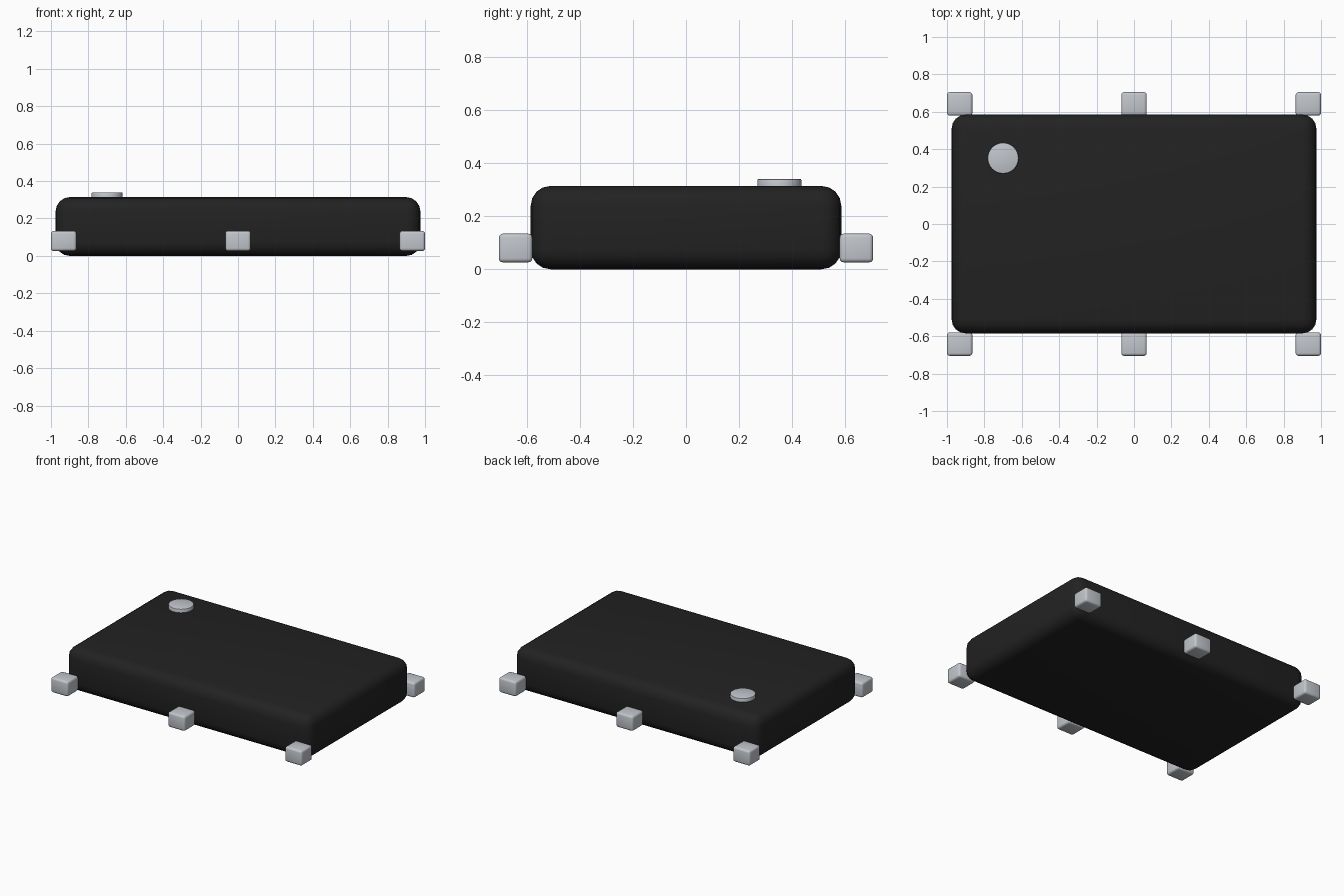
import bpy
import math

default = bpy.data.objects.get("Cube")
if default:
    bpy.data.objects.remove(default, do_unlink=True)


def material(name, colour, metallic, roughness):
    mat = bpy.data.materials.new(name)
    mat.use_nodes = True
    mat.diffuse_color = (*colour, 1)
    shader = mat.node_tree.nodes["Principled BSDF"]
    shader.inputs["Base Color"].default_value = (*colour, 1)
    shader.inputs["Metallic"].default_value = metallic
    shader.inputs["Roughness"].default_value = roughness
    return mat


def finish(obj, name, mat, bevel, segments):
    """Name, colour, round off and smooth a part."""
    obj.name = obj.data.name = name
    obj.data.materials.append(mat)
    mod = obj.modifiers.new("rounded_edges", "BEVEL")
    mod.width = bevel
    mod.segments = segments
    mod.limit_method = "ANGLE"
    mod.angle_limit = math.radians(40)
    bpy.ops.object.modifier_apply(modifier=mod.name)
    bpy.ops.object.shade_smooth_by_angle(angle=math.radians(40))
    return obj


def rounded_box(name, centre, size, mat, bevel, segments):
    bpy.ops.mesh.primitive_cube_add(size=1, location=centre)
    obj = bpy.context.object
    obj.scale = size
    bpy.ops.object.transform_apply(location=False, rotation=False, scale=True)
    return finish(obj, name, mat, bevel, segments)


black = material("matte black", (0.016, 0.016, 0.016), 0.0, 0.6)
silver = material("pale silver", (0.54, 0.57, 0.61), 0.0, 0.4)

# Main slab
height = 0.314
rounded_box("body", (0, 0, height / 2), (1.95, 1.17, height), black, 0.075, 4)

# Small blocks along the front and back edges
for side, y in (("front", -0.642), ("back", 0.642)):
    for place, x in (("right", -0.932), ("middle", 0), ("left", 0.932)):
        rounded_box(f"{side}_{place}_block", (x, y, 0.08),
                    (0.136, 0.126, 0.108), silver, 0.015, 3)

# Round button on the top
bpy.ops.mesh.primitive_cylinder_add(vertices=32, radius=0.083, depth=0.06,
                                    location=(-0.7, 0.352, 0.31))
finish(bpy.context.object, "round_button", silver, 0.005, 2)
